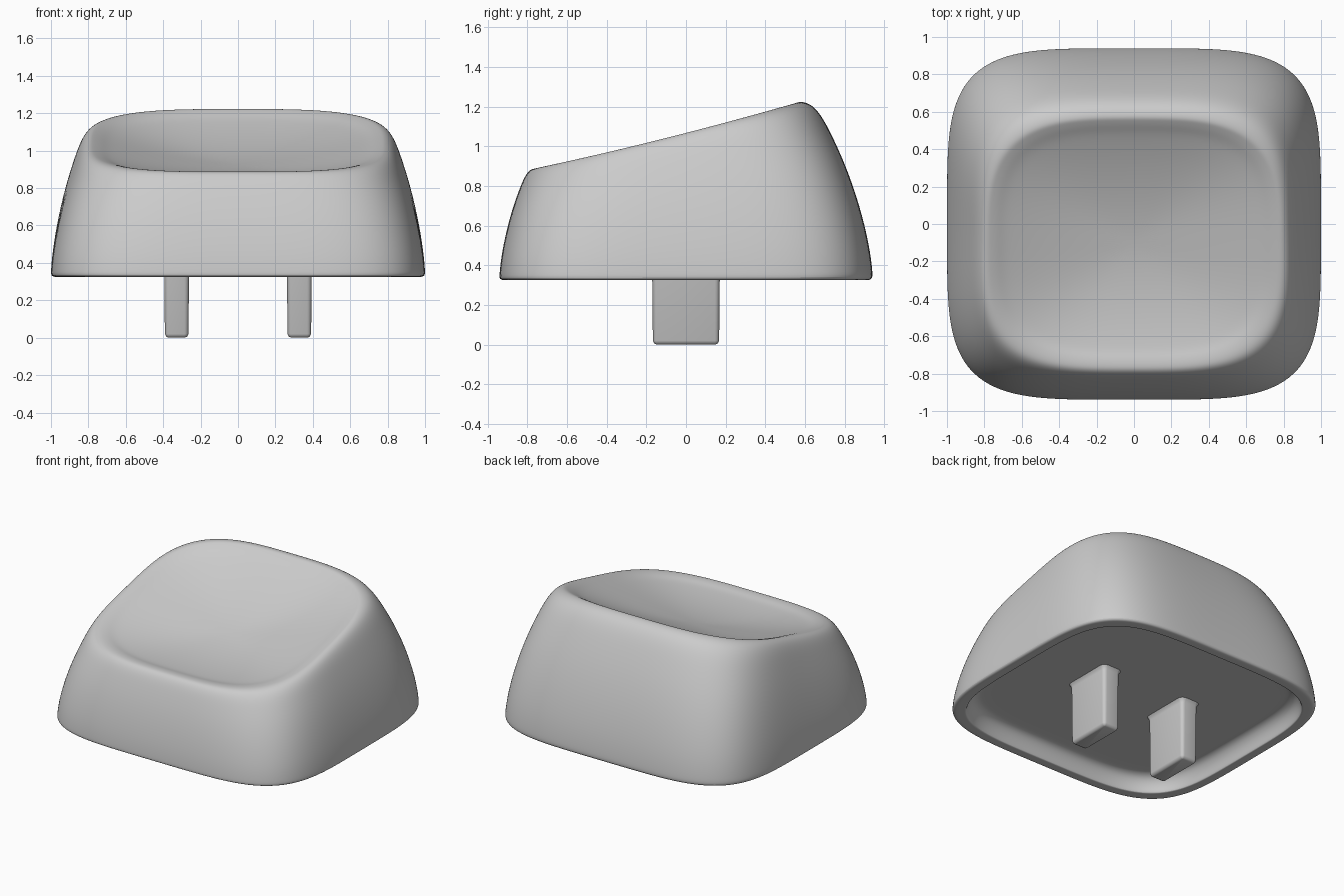
import bpy
import bmesh
from math import sin, cos, pi

default = bpy.data.objects.get("Cube")
if default:
    bpy.data.objects.remove(default, do_unlink=True)

grey = bpy.data.materials.new("light_grey_plastic")
grey.use_nodes = True
COLOR = (0.6, 0.6, 0.6, 1)
grey.diffuse_color = COLOR
grey.node_tree.nodes["Principled BSDF"].inputs["Base Color"].default_value = COLOR

BASE = 0.325
CEILING = 0.44
SEG = 64


def loft(name, rings, subdiv=0):
    """Skin a list of closed rings and cap both ends."""
    bm = bmesh.new()
    loops = [[bm.verts.new(p) for p in ring] for ring in rings]
    n = len(loops[0])
    for low, high in zip(loops, loops[1:]):
        for i in range(n):
            j = (i + 1) % n
            bm.faces.new((low[i], low[j], high[j], high[i]))
    bm.faces.new(loops[0][::-1])
    bm.faces.new(loops[-1])
    bmesh.ops.recalc_face_normals(bm, faces=bm.faces)
    mesh = bpy.data.meshes.new(name)
    bm.to_mesh(mesh)
    bm.free()
    mesh.materials.append(grey)
    obj = bpy.data.objects.new(name, mesh)
    bpy.context.collection.objects.link(obj)
    if subdiv:
        mod = obj.modifiers.new("smooth", 'SUBSURF')
        mod.levels = mod.render_levels = subdiv
    bpy.ops.object.select_all(action='DESELECT')
    obj.select_set(True)
    bpy.context.view_layer.objects.active = obj
    bpy.ops.object.shade_smooth_by_angle(angle=0.8)
    return obj


def outline(a, b, cy=0.0, n=4.5):
    """Rounded square seen from above."""
    pts = []
    for i in range(SEG):
        t = 2 * pi * i / SEG
        r = (abs(cos(t)) ** n + abs(sin(t)) ** n) ** (-1 / n)
        pts.append((a * r * cos(t), cy + b * r * sin(t)))
    return pts


def crest_outline(s):
    """Outline of the raised edge of the top, scaled inward by s."""
    return outline(0.785 * s, 0.665 * s, -0.095, 3.3)


def slope(y):
    """Height of the tilted top at depth y."""
    return 1.066 + 0.258 * y + 0.027 * y * y


foot = outline(1.0, 0.94)
crest = crest_outline(1)
rings = []

# Hollow underside, from the ceiling down the inner wall to the rim
for inset, z in [(0.9, CEILING), (0.5, CEILING), (0.17, CEILING), (0.14, 0.437),
                 (0.11, 0.42), (0.09, 0.385), (0.08, 0.35), (0.075, BASE),
                 (0.065, BASE), (0.03, BASE), (0.012, BASE + 0.001)]:
    rings.append([(x, y, z) for x, y in outline(1 - inset, 0.94 - inset)])

# Outer wall, curving from the foot to the raised crest
for t, k in [(0.014, 0), (0.05, 0), (0.2, 0.045), (0.42, 0.175), (0.64, 0.36),
             (0.82, 0.56), (0.92, 0.69), (0.975, 0.8), (0.998, 0.9), (1.004, 1)]:
    rings.append([(fx + (cx - fx) * k, fy + (cy - fy) * k, BASE + t * (slope(cy) - BASE))
                  for (fx, fy), (cx, cy) in zip(foot, crest)])

# Scooped top: a softly rounded lip, then a shallow bowl
for s, drop in [(0.97, 0.002), (0.93, 0.011)]:
    rings.append([(x, y, slope(y) - drop) for x, y in crest_outline(s)])
for s in (0.88, 0.8, 0.65, 0.45, 0.25, 0.08):
    rings.append([(x, y, slope(y) - 0.12 * (1 - s * s)) for x, y in crest_outline(s)])

loft("cap_shell", rings, subdiv=2)


def rounded_rect(cx, hx, hy, radius, z):
    pts = []
    for q, (sx, sy) in enumerate([(1, 1), (-1, 1), (-1, -1), (1, -1)]):
        for i in range(5):
            t = (q + i / 4) * pi / 2
            pts.append((cx + sx * (hx - radius) + radius * cos(t),
                        sy * (hy - radius) + radius * sin(t), z))
    return pts


# Two mounting prongs, slightly flared where they meet the ceiling
for side, name in [(1, "left_prong"), (-1, "right_prong")]:
    loft(name, [rounded_rect(side * 0.328, 0.063 + g, 0.167 + g, 0.022 + g, z)
                for z, g in [(0, -0.02), (0.006, -0.007), (0.02, 0), (0.41, 0.004),
                             (0.43, 0.01), (0.445, 0.022)]])
